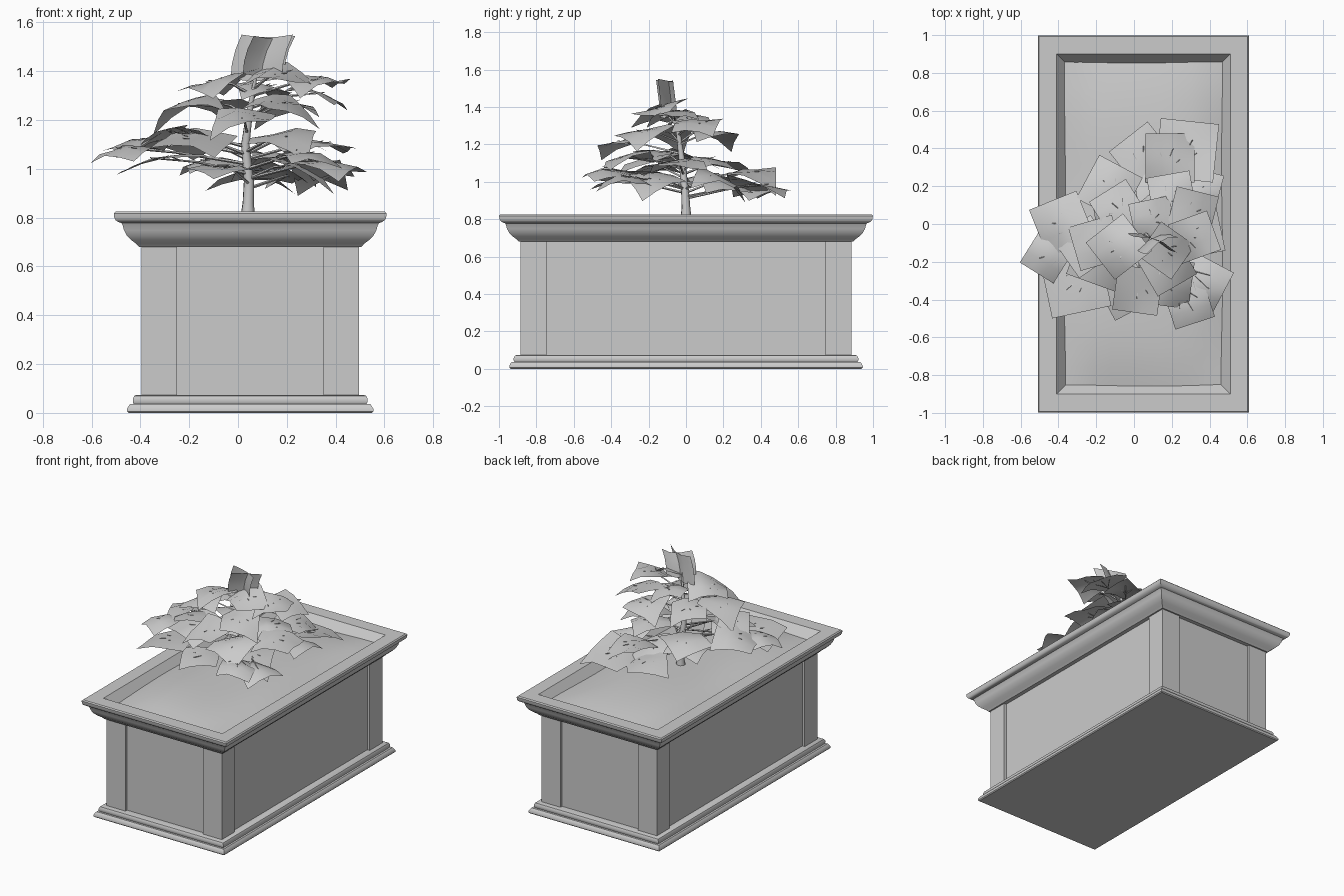
import bpy, bmesh, math, random
from mathutils import Vector

if "Cube" in bpy.data.objects:
    bpy.data.objects.remove(bpy.data.objects["Cube"])
random.seed(4)

CX = 0.05                  # planter centre in x
HX, HY = 0.445, 0.885      # planter body half sizes

grey = bpy.data.materials.new("plain_grey")
grey.diffuse_color = (0.6, 0.6, 0.6, 1)
grey.use_nodes = True
grey.node_tree.nodes["Principled BSDF"].inputs["Base Color"].default_value = grey.diffuse_color


def finish(bm, name, smooth=None, normals=True):
    if normals:
        bmesh.ops.recalc_face_normals(bm, faces=bm.faces)
    me = bpy.data.meshes.new(name)
    bm.to_mesh(me)
    bm.free()
    ob = bpy.data.objects.new(name, me)
    bpy.context.collection.objects.link(ob)
    me.materials.append(grey)
    if smooth:
        bpy.ops.object.select_all(action='DESELECT')
        ob.select_set(True)
        bpy.context.view_layer.objects.active = ob
        bpy.ops.object.shade_smooth_by_angle(angle=math.radians(smooth))
    return ob


def loft(name, profile, cap_bottom=False, cap_top=False):
    """Rectangular moulding: profile of (offset from body, z)."""
    bm = bmesh.new()
    rings = []
    for o, z in profile:
        rings.append([bm.verts.new((CX + sx * (HX + o), sy * (HY + o), z))
                      for sx, sy in ((-1, -1), (1, -1), (1, 1), (-1, 1))])
    for a, b in zip(rings, rings[1:]):
        for i in range(4):
            j = (i + 1) % 4
            bm.faces.new((a[i], a[j], b[j], b[i]))
    if cap_bottom:
        bm.faces.new(rings[0][::-1])
    if cap_top:
        bm.faces.new(rings[-1])
    return finish(bm, name, 35, normals=False)


# Stepped base with rounded edges
loft("planter_base", [(0.054, 0), (0.06, 0.006), (0.06, 0.016), (0.052, 0.03), (0.046, 0.037),
                      (0.032, 0.037), (0.036, 0.045), (0.036, 0.058), (0.03, 0.07), (0.02, 0.074),
                      (-0.03, 0.074)], True, True)
# Recessed wall panels
loft("planter_panels", [(-0.018, 0.07), (-0.018, 0.69)])
# Crown moulding, rim and inner sloped wall
loft("planter_rim", [(-0.03, 0.68), (0.01, 0.68), (0.022, 0.693), (0.042, 0.708), (0.06, 0.726),
                     (0.072, 0.748), (0.078, 0.77), (0.083, 0.778), (0.095, 0.782), (0.107, 0.79),
                     (0.112, 0.8), (0.114, 0.818), (0.107, 0.825), (0.015, 0.825), (-0.05, 0.745)])

# Corner posts
bm = bmesh.new()
for sx in (-1, 1):
    for sy in (-1, 1):
        r = bmesh.ops.create_cube(bm, size=1)
        for v in r['verts']:
            v.co = (CX + sx * (HX - 0.0725) + v.co.x * 0.145,
                    sy * (HY - 0.07) + v.co.y * 0.14, 0.38 + v.co.z * 0.62)
finish(bm, "corner_posts")

# Soil, gently mounded
bm = bmesh.new()
bmesh.ops.create_grid(bm, x_segments=10, y_segments=16, size=1)
for v in bm.verts:
    u, w = v.co.x, v.co.y
    mound = (1 - u ** 4) * (1 - w ** 4)
    v.co = (CX + u * 0.425, w * 0.865,
            0.768 + 0.052 * mound + 0.005 * math.sin(5 * w + 3 * u))
finish(bm, "soil", 60, normals=False)


def tube(bm, pts, radii, sides=6):
    rings = []
    for i, p in enumerate(pts):
        d = (pts[min(i + 1, len(pts) - 1)] - pts[max(i - 1, 0)]).normalized()
        a = d.cross(Vector((0.3, 1, 0.1))).normalized()
        b = d.cross(a)
        rings.append([bm.verts.new(p + radii[i] * (a * math.cos(t) + b * math.sin(t)))
                      for t in [2 * math.pi * k / sides for k in range(sides)]])
    for r0, r1 in zip(rings, rings[1:]):
        for k in range(sides):
            m = (k + 1) % sides
            bm.faces.new((r0[k], r0[m], r1[m], r1[k]))
    bm.faces.new(rings[-1])


# Trunk
path = [Vector(p) for p in ((0.04, 0, 0.80), (0.042, 0, 0.86), (0.045, -0.005, 0.95),
                            (0.03, -0.02, 1.1), (0.05, -0.04, 1.25), (0.08, -0.07, 1.42))]
bm = bmesh.new()
tube(bm, path, [0.032, 0.024, 0.022, 0.018, 0.013, 0.004], 8)
finish(bm, "trunk", 50)


def trunk_at(z):
    for a, b in zip(path, path[1:]):
        if z <= b.z:
            return a.lerp(b, max(0, (z - a.z) / (b.z - a.z)))
    return path[-1]


# Leaf sprays in tiers: x, y, z, turn in degrees, size
low_tier = [(0.28, 0.39, 0.98, -6, 0.31), (0.05, 0.36, 0.97, 38, 0.26), (-0.46, -0.17, 1.08, 58, 0.21),
            (-0.31, -0.31, 1.04, 12, 0.32), (0.36, -0.31, 1.02, -28, 0.25), (0.29, -0.42, 1.06, 18, 0.22),
            (-0.05, -0.35, 1.00, 28, 0.24), (0.13, 0.20, 1.00, 15, 0.26), (0.33, 0.17, 1.02, -15, 0.24),
            (0.22, -0.17, 1.02, 25, 0.26), (-0.10, 0.12, 1.03, 10, 0.24)]
mid_tier = [(0.19, 0.35, 1.05, 0, 0.26), (-0.13, 0.19, 1.10, -28, 0.26), (-0.38, 0.00, 1.12, 22, 0.27),
            (0.33, -0.04, 1.10, 12, 0.26), (0.18, -0.31, 1.13, -8, 0.25), (-0.18, -0.18, 1.12, -20, 0.28),
            (0.02, -0.35, 1.21, -8, 0.24), (-0.26, -0.12, 1.15, 35, 0.24), (0.20, 0.10, 1.12, 40, 0.24)]
high_tier = [(-0.20, -0.10, 1.27, 16, 0.24), (-0.08, 0.08, 1.27, 32, 0.23), (0.20, 0.15, 1.26, 10, 0.23),
             (0.31, 0.06, 1.31, -14, 0.23), (0.17, -0.22, 1.27, 30, 0.24), (-0.08, -0.12, 1.36, 38, 0.25),
             (0.32, -0.07, 1.36, 20, 0.22), (0.17, -0.14, 1.39, -35, 0.22), (0.10, 0.02, 1.34, 12, 0.22)]

leaves, twigs = bmesh.new(), bmesh.new()
N = 3


def fill(grid):
    for i in range(N):
        for j in range(N):
            leaves.faces.new((grid[i, j], grid[i + 1, j], grid[i + 1, j + 1], grid[i, j + 1]))


for x, y, z, turn, size in low_tier + mid_tier + high_tier:
    c = Vector((x, y, z))
    out = Vector((x - 0.05, y + 0.03, 0)).normalized()
    side = Vector((-out.y, out.x, 0))
    ca, sa = math.cos(math.radians(turn)), math.sin(math.radians(turn))
    slope = random.uniform(0.02, 0.32)
    roll = random.uniform(-0.22, 0.22)
    fold = random.uniform(0.0, 0.12)
    twist = random.uniform(-0.2, 0.2)
    grid = {}
    for i in range(N + 1):
        for j in range(N + 1):
            u, w = i / N - 0.5, j / N - 0.5
            rel = Vector((u * ca - w * sa, u * sa + w * ca, 0)) * size
            dz = -slope * rel.dot(out) + roll * rel.dot(side)
            dz += 0.012 - 0.1 * u * u - fold * w * w + twist * u * w + random.uniform(-0.008, 0.008)
            grid[i, j] = leaves.verts.new(c + rel + Vector((0, 0, dz)))
    fill(grid)
    # branch reaching the spray, with two side twigs
    root = trunk_at(z - 0.06)
    mid = root.lerp(c, 0.6) + Vector((0, 0, 0.012))
    tip = c + out * size * 0.2 + Vector((0, 0, 0.014 - slope * size * 0.2))
    tube(twigs, [root, mid, tip], [0.007, 0.005, 0.002], 4)
    for s in (-1, 1):
        end = mid.lerp(tip, 0.8) + side * s * 0.055 + Vector((0, 0, 0.006 + s * roll * 0.055))
        tube(twigs, [mid.lerp(tip, 0.35), end], [0.004, 0.0015], 3)

# Upright crown sprays: start, end, bottom, top
for a, b, z0, z1 in (((-0.03, -0.05), (0.18, -0.13), 1.37, 1.55),
                     ((0.02, -0.14), (0.19, -0.05), 1.39, 1.545)):
    grid = {}
    for i in range(N + 1):
        for j in range(N + 1):
            t, h = i / N, j / N
            bow = math.sin(math.pi * t)
            grid[i, j] = leaves.verts.new((a[0] + (b[0] - a[0]) * t + 0.045 * h * h,
                                           a[1] + (b[1] - a[1]) * t + 0.03 * bow - 0.02 * h,
                                           z0 + (z1 - z0) * h - 0.012 * bow))
    fill(grid)

finish(leaves, "leaf_sprays", 40, normals=False)
finish(twigs, "branches", 50)
